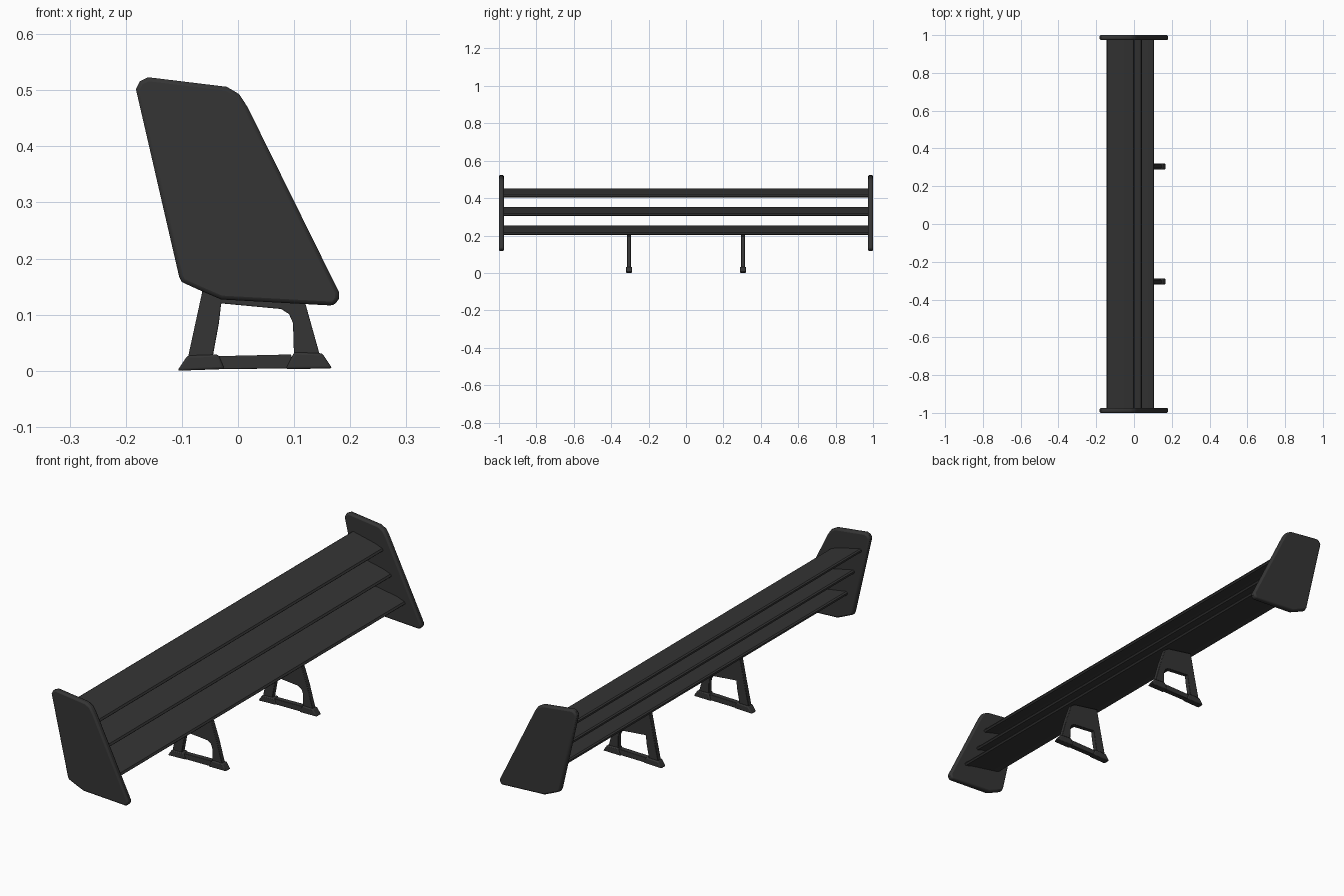
import bpy
import bmesh
import math

cube = bpy.data.objects.get("Cube")
if cube:
    bpy.data.objects.remove(cube)

GREY = (0.035, 0.035, 0.035, 1)
mat = bpy.data.materials.new("charcoal grey")
mat.use_nodes = True
mat.diffuse_color = GREY
shader = mat.node_tree.nodes["Principled BSDF"]
shader.inputs["Base Color"].default_value = GREY
shader.inputs["Roughness"].default_value = 0.6


def extrude(name, outline, y, depth, bevel, segments=2):
    """Extrude an x-z outline along y, centred on y, with bevelled edges."""
    bm = bmesh.new()
    face = bm.faces.new([bm.verts.new((x, y - depth / 2, z)) for x, z in outline])
    result = bmesh.ops.extrude_face_region(bm, geom=[face])
    verts = [v for v in result["geom"] if isinstance(v, bmesh.types.BMVert)]
    bmesh.ops.translate(bm, verts=verts, vec=(0, depth, 0))
    bmesh.ops.recalc_face_normals(bm, faces=bm.faces)
    mesh = bpy.data.meshes.new(name)
    bm.to_mesh(mesh)
    bm.free()
    mesh.materials.append(mat)
    obj = bpy.data.objects.new(name, mesh)
    bpy.context.collection.objects.link(obj)
    if bevel:
        mod = obj.modifiers.new("soft edges", "BEVEL")
        mod.width = bevel
        mod.segments = segments
        mod.limit_method = "ANGLE"
        mod.angle_limit = math.radians(50)
    bpy.ops.object.select_all(action="DESELECT")
    obj.select_set(True)
    bpy.context.view_layer.objects.active = obj
    bpy.ops.object.shade_smooth_by_angle(angle=math.radians(35))
    return obj


# Three tilted blades: trailing x, leading x, lowest z
blades = {"lower": (-0.08, 0.107, 0.203), "middle": (-0.112, 0.042, 0.303),
          "upper": (-0.145, 0.003, 0.402)}
for name, (back, front, z) in blades.items():
    profile = [(front, z + 0.006), (front - 0.005, z + 0.014), (front - 0.04, z + 0.027),
               (back + 0.006, z + 0.05), (back, z + 0.046), (back, z + 0.038),
               (back + 0.007, z + 0.035), (front - 0.04, z + 0.01), (front - 0.006, z)]
    extrude(name + "_blade", profile, 0, 1.955, 0)

plate = [(-0.182, 0.502), (-0.175, 0.516), (-0.16, 0.523), (-0.02, 0.506),
         (0.002, 0.493), (0.017, 0.47), (0.18, 0.14), (0.18, 0.128),
         (0.171, 0.116), (-0.03, 0.127), (-0.065, 0.142), (-0.1, 0.158),
         (-0.105, 0.168)]

# Arched stand: two legs under a solid web
stand = [(-0.09, 0.02), (-0.065, 0.135), (-0.046, 0.228), (0.075, 0.207),
         (0.094, 0.195), (0.12, 0.12), (0.148, 0.02), (0.1, 0.02),
         (0.098, 0.085), (0.091, 0.101), (0.077, 0.11), (-0.03, 0.12),
         (-0.034, 0.085), (-0.046, 0.02)]
rail = [(-0.035, 0.003), (-0.035, 0.026), (0.095, 0.029), (0.095, 0.004)]
rear_foot = [(-0.108, 0), (-0.09, 0.027), (-0.035, 0.029), (-0.024, 0.003)]
front_foot = [(0.085, 0.003), (0.1, 0.033), (0.15, 0.031), (0.168, 0.004)]

for side, s in (("left", 1), ("right", -1)):
    extrude(side + "_end_plate", plate, s * 0.987, 0.026, 0.007)
    y = s * 0.305
    extrude(side + "_stand", stand, y, 0.02, 0.002)
    extrude(side + "_base_rail", rail, y, 0.022, 0.002)
    extrude(side + "_rear_foot", rear_foot, y, 0.032, 0.004)
    extrude(side + "_front_foot", front_foot, y, 0.032, 0.004)
